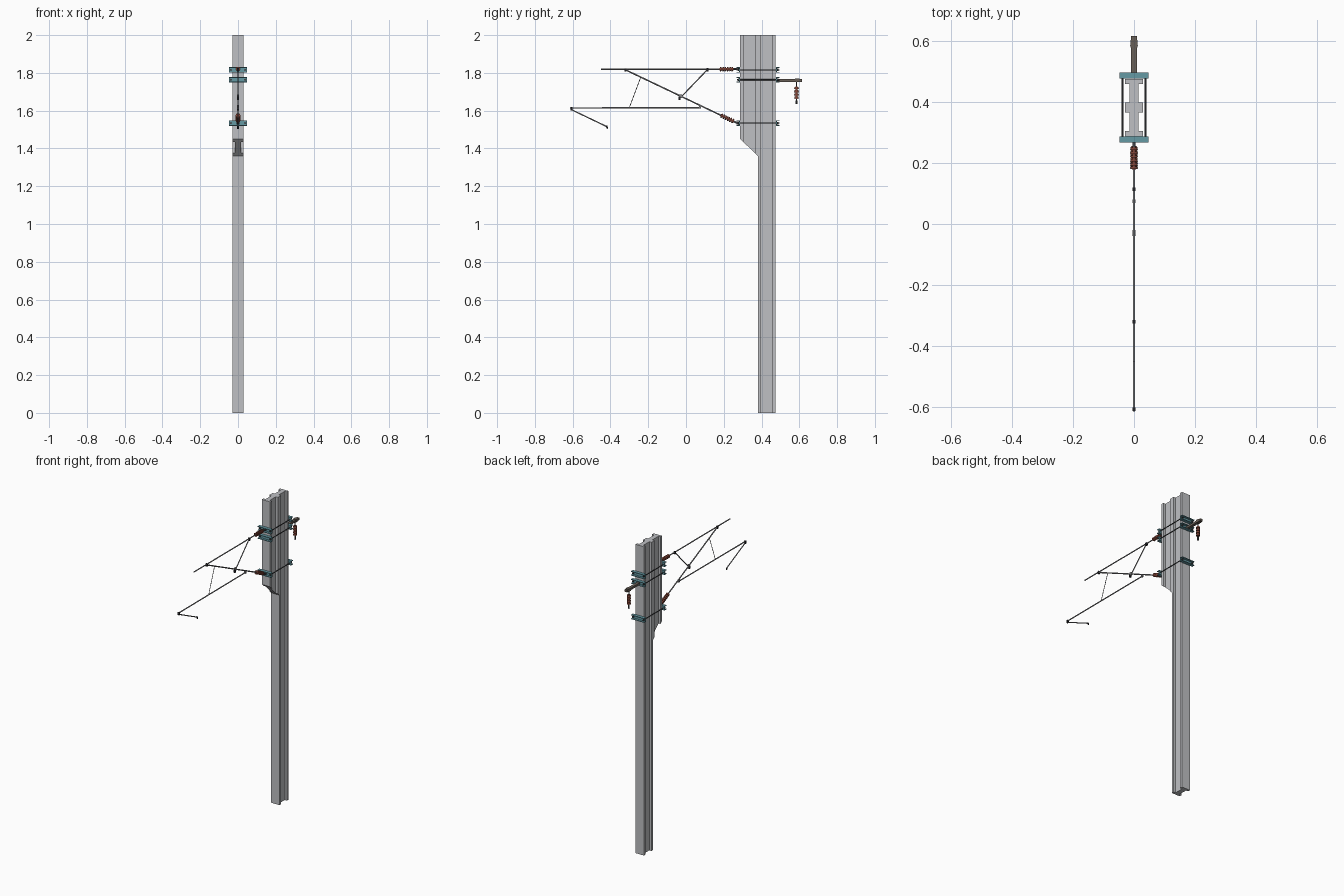
import bpy, bmesh, math
from mathutils import Vector, Matrix

if "Cube" in bpy.data.objects:
    bpy.data.objects.remove(bpy.data.objects["Cube"])


def material(name, rgb):
    m = bpy.data.materials.new(name)
    m.diffuse_color = (*rgb, 1)
    m.use_nodes = True
    m.node_tree.nodes["Principled BSDF"].inputs["Base Color"].default_value = m.diffuse_color
    return m


STEEL = material("mast grey", (0.52, 0.53, 0.55))
TEAL = material("bracket teal", (0.13, 0.32, 0.37))
TUBE = material("tube grey", (0.27, 0.27, 0.28))
BLACK = material("clamp black", (0.015, 0.015, 0.018))
ROD = material("rod dark grey", (0.06, 0.065, 0.07))
RED = material("insulator red brown", (0.21, 0.055, 0.035))
BROWN = material("arm brown grey", (0.14, 0.115, 0.095))


def finish(bm, name, mat, smooth=False):
    bmesh.ops.recalc_face_normals(bm, faces=bm.faces)
    me = bpy.data.meshes.new(name)
    bm.to_mesh(me)
    bm.free()
    me.materials.append(mat)
    ob = bpy.data.objects.new(name, me)
    bpy.context.collection.objects.link(ob)
    if smooth:
        bpy.context.view_layer.objects.active = ob
        ob.select_set(True)
        bpy.ops.object.shade_smooth_by_angle(angle=math.radians(40))
        ob.select_set(False)
    return ob


def add_cyl(bm, a, b, r, r2=None, seg=12):
    a, b = Vector(a), Vector(b)
    d = b - a
    mat = Matrix.Translation((a + b) / 2) @ d.to_track_quat('Z', 'Y').to_matrix().to_4x4()
    bmesh.ops.create_cone(bm, cap_ends=True, segments=seg, radius1=r,
                          radius2=r if r2 is None else r2, depth=d.length, matrix=mat)


def add_box(bm, lo, hi):
    lo, hi = Vector(lo), Vector(hi)
    mat = Matrix.Translation((lo + hi) / 2) @ Matrix.Diagonal((*(hi - lo), 1))
    bmesh.ops.create_cube(bm, size=1, matrix=mat)


def tube(name, a, b, r, mat=TUBE):
    bm = bmesh.new()
    add_cyl(bm, a, b, r)
    return finish(bm, name, mat, True)


def h_beam(name, y0, y1, bottom):
    # H section; bottom height is a function of y
    w, web, t = 0.03, 0.015, 0.0165
    half = [(w, y0), (w, y0 + t), (web, y0 + t),
            (web, y1 - t), (w, y1 - t), (w, y1)]
    outline = half + [(-x, y) for x, y in reversed(half)]
    bm = bmesh.new()
    lower = [bm.verts.new((x, y, bottom(y))) for x, y in outline]
    upper = [bm.verts.new((x, y, 2)) for x, y in outline]
    n = len(outline)
    for i in range(n):
        j = (i + 1) % n
        bm.faces.new((lower[i], lower[j], upper[j], upper[i]))
    bm.faces.new(upper)
    bm.faces.new(lower[::-1])
    finish(bm, name, STEEL)


def insulator(name, a, b, sheds, r):
    # Core rod with a row of tapered sheds
    a, b = Vector(a), Vector(b)
    bm = bmesh.new()
    add_cyl(bm, a, b, r * 0.5)
    for i in range(sheds):
        p, q = a.lerp(b, (i + 0.15) / sheds), a.lerp(b, (i + 0.8) / sheds)
        add_cyl(bm, p, q, r, r * 0.85, 16)
    finish(bm, name, RED, True)


# Mast: full column and the slant-cut upper column in front of it
h_beam("mast", 0.381, 0.474, lambda y: 0)
h_beam("upper_mast", 0.287, 0.381, lambda y: 1.45 - (y - 0.287) / 0.094 * 0.09)

# Clamp brackets: channels in front and behind, joined by tie rods
for label, z in (("top", 1.816), ("middle", 1.764), ("lower", 1.534)):
    for side, y, s in (("front", 0.287, -1), ("back", 0.476, 1)):
        bm = bmesh.new()
        parts = [(0, 0.006, -0.014, 0.014), (0.006, 0.020, 0.010, 0.014),
                 (0.006, 0.020, -0.014, -0.010)]
        for a, b, zl, zh in parts:
            ya, yb = sorted((y + s * a, y + s * b))
            add_box(bm, (-0.047, ya, z + zl), (0.047, yb, z + zh))
        finish(bm, f"{label}_{side}_bracket", TEAL)
    bm = bmesh.new()
    for x in (-0.038, 0.038):
        add_cyl(bm, (x, 0.270, z), (x, 0.496, z), 0.003, seg=8)
        for y in (0.277, 0.486):
            add_cyl(bm, (x, y - 0.003, z), (x, y + 0.003, z), 0.006, seg=6)
    finish(bm, f"{label}_tie_rods", ROD)


# Cantilever frame, all in the x = 0 plane
def P(y, z):
    return Vector((0, y, z))


def on_diagonal(y):
    return P(y, 1.816 - (y + 0.32) / 0.594 * 0.283)


TOP = 1.820
tube("top_tube", P(-0.45, TOP), P(0.18, TOP), 0.0036)
tube("top_tube_end", P(0.245, TOP), P(0.287, TOP), 0.005, ROD)
insulator("top_insulator", P(0.178, TOP), P(0.252, TOP), 6, 0.0125)
tube("diagonal_tube", on_diagonal(-0.32), on_diagonal(0.186), 0.0038)
tube("diagonal_tube_end", on_diagonal(0.245), on_diagonal(0.286), 0.005, ROD)
insulator("diagonal_insulator", on_diagonal(0.184), on_diagonal(0.254), 6, 0.0125)
tube("strut", P(0.112, TOP - 0.004), P(-0.034, 1.664), 0.0032)
tube("lower_tube", P(-0.613, 1.614), P(0.075, 1.616), 0.0036)
tube("dropper", P(-0.24, 1.776), P(-0.30, 1.616), 0.0018)
tube("steady_arm", P(-0.608, 1.606), P(-0.42, 1.516), 0.0032)
tube("contact_wire_clip", P(-0.421, 1.520), P(-0.415, 1.504), 0.004, BLACK)

# Joint clamps
bm = bmesh.new()
for y, z in ((-0.32, 1.816), (0.114, 1.817), (-0.034, 1.666), (-0.606, 1.610)):
    add_box(bm, (-0.0055, y - 0.0055, z - 0.0085), (0.0055, y + 0.0055, z + 0.0085))
finish(bm, "joint_clamps", BLACK)
bm = bmesh.new()
add_box(bm, (-0.005, 0.068, 1.611), (0.005, 0.080, 1.629))
add_box(bm, (-0.005, -0.034, 1.668), (0.005, -0.020, 1.686))
finish(bm, "tube_sleeves", TUBE)

# Insulator sockets on the front brackets
bm = bmesh.new()
for z in (TOP, 1.534):
    add_box(bm, (-0.007, 0.268, z - 0.008), (0.007, 0.286, z + 0.008))
finish(bm, "bracket_sockets", ROD)

# Rear feeder arm with hanging insulator
bm = bmesh.new()
add_box(bm, (-0.009, 0.478, 1.753), (0.009, 0.615, 1.767))
add_box(bm, (-0.011, 0.578, 1.751), (0.011, 0.602, 1.769))
finish(bm, "rear_arm", BROWN)
tube("feeder_hanger", P(0.585, 1.755), P(0.585, 1.635), 0.0035, ROD)
insulator("feeder_insulator", P(0.585, 1.662), P(0.585, 1.728), 4, 0.0125)
tube("feeder_clamp", P(0.585, 1.655), P(0.585, 1.635), 0.005, ROD)
